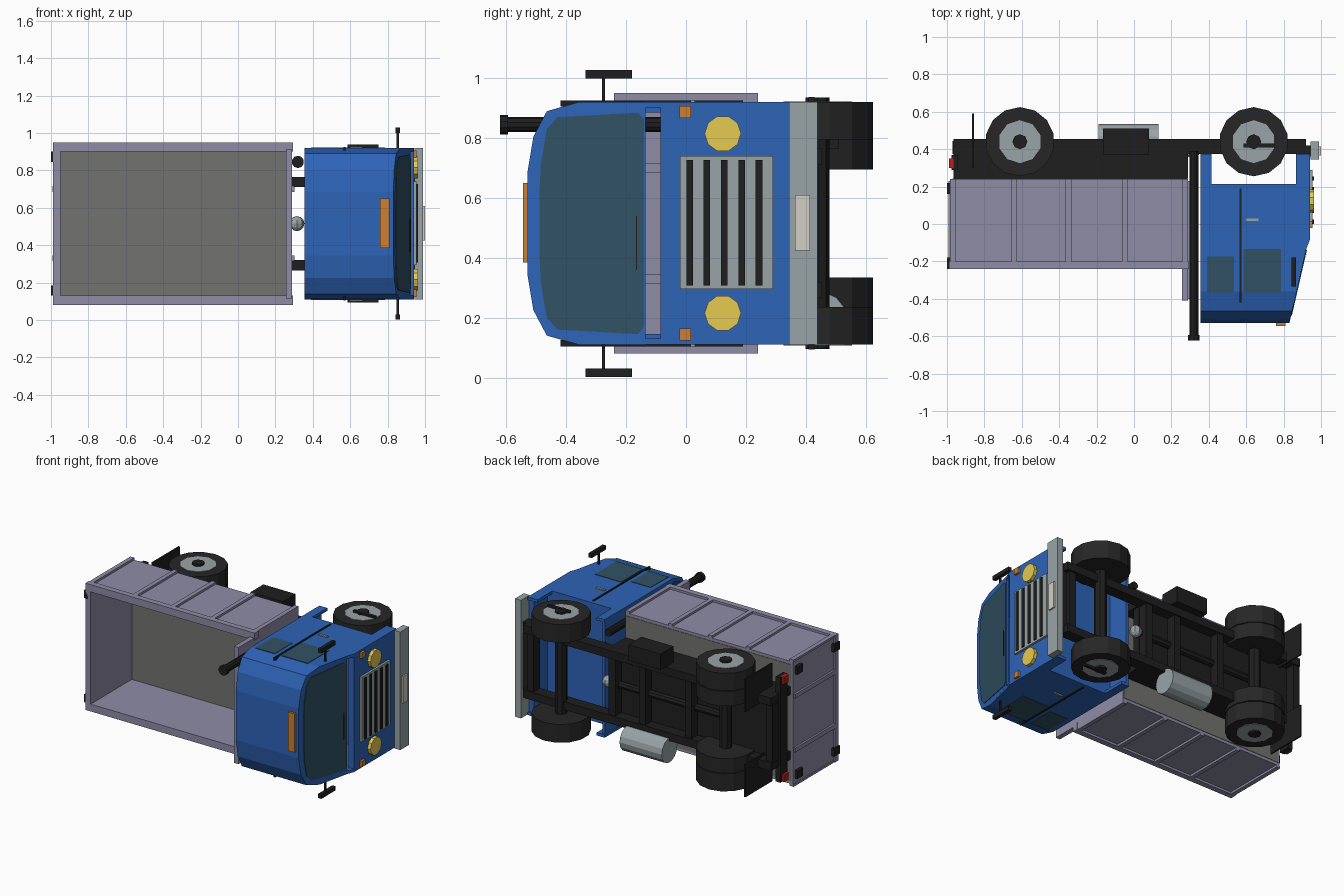
import bpy, bmesh, math
from mathutils import Matrix

if "Cube" in bpy.data.objects:
    bpy.data.objects.remove(bpy.data.objects["Cube"])

# Truck lying on its side: forward = +x, truck up = -y, truck width = z
ZC = 0.515
# Colours as seen on screen, converted to linear when the materials are made
COL = dict(blue=(.18, .39, .72), bed=(.56, .55, .65), floor=(.45, .45, .44), dark=(.12, .12, .125),
           glass=(.19, .32, .39), amber=(.80, .50, .20), lamp=(.90, .79, .32), metal=(.60, .64, .65),
           red=(.75, .12, .12), plate=(.83, .81, .77), tyre=(.15, .15, .155))
MATS = {}
for k, c in COL.items():
    MATS[k] = bpy.data.materials.new(k)
    MATS[k].diffuse_color = (*[((v + .055) / 1.055) ** 2.4 for v in c], 1)


def finish(name, bm, col):
    bmesh.ops.recalc_face_normals(bm, faces=bm.faces)
    me = bpy.data.meshes.new(name)
    bm.to_mesh(me)
    bm.free()
    me.materials.append(MATS[col])
    ob = bpy.data.objects.new(name, me)
    bpy.context.collection.objects.link(ob)
    return ob


def box(name, x, y, z, col):
    bm = bmesh.new()
    size = [abs(r[1] - r[0]) for r in (x, y, z)]
    mid = [(r[0] + r[1]) / 2 for r in (x, y, z)]
    bmesh.ops.create_cube(bm, size=1, matrix=Matrix.Translation(mid) @ Matrix.Diagonal((*size, 1)))
    return finish(name, bm, col)


def pair(name, x, y, off, col):
    # mirrored boxes, off = distance range from the centre plane
    for s, tag in ((1, "left"), (-1, "right")):
        box(f"{name}_{tag}", x, y, (ZC + s * off[0], ZC + s * off[1]), col)


def prism(name, front, back, col):
    bm = bmesh.new()
    a = [bm.verts.new(p) for p in front]
    b = [bm.verts.new(p) for p in back]
    bm.faces.new(a)
    bm.faces.new(b)
    n = len(a)
    for i in range(n):
        bm.faces.new((a[i], a[(i + 1) % n], b[(i + 1) % n], b[i]))
    return finish(name, bm, col)


def cyl(name, c, r, h, axis, n, col):
    bm = bmesh.new()
    rot = {'x': Matrix.Rotation(math.pi / 2, 4, 'Y'), 'y': Matrix.Rotation(-math.pi / 2, 4, 'X'),
           'z': Matrix()}[axis]
    bmesh.ops.create_cone(bm, cap_ends=True, segments=n, radius1=r, radius2=r, depth=h,
                          matrix=Matrix.Translation(c) @ rot)
    return finish(name, bm, col)


# --- Dump bed ---
box("bed_floor", (-.97, .285), (.205, .243), (ZC - .40, ZC + .40), "floor")
pair("bed_side", (-.975, .29), (-.21, .24), (.385, .42), "bed")
pair("bed_side_rim", (-.99, .295), (-.24, -.20), (.385, .435), "bed")
for x in (-.97, -.64, -.35, -.05, .275):
    pair("bed_rib", (x - .015, x + .015), (-.2, .24), (.42, .435), "bed")
box("tailgate", (-.98, -.95), (-.235, .24), (ZC - .42, ZC + .42), "bed")
box("tailgate_rim", (-.99, -.95), (-.24, -.20), (ZC - .385, ZC + .385), "bed")
box("headboard", (.26, .29), (-.24, .24), (ZC - .42, ZC + .42), "bed")
box("headboard_top", (.257, .29), (-.41, -.24), (ZC - .40, ZC + .40), "bed")
pair("headboard_rib", (.29, .303), (-.40, .23), (.17, .20), "bed")
pair("tailgate_rib", (-.993, -.98), (-.2, .23), (.17, .20), "bed")
for y in (-.21, .19):
    pair("tailgate_hinge", (-1.0, -.972), (y - .03, y + .03), (.33, .385), "dark")
pair("tail_light", (-.99, -.965), (.30, .35), (.31, .36), "red")

# --- Chassis ---
pair("frame_rail", (-.965, .92), (.375, .455), (.195, .25), "dark")
pair("subframe_rail", (-.965, .29), (.243, .375), (.195, .25), "dark")
for x in (-.945, -.33, .02, .25, .87):
    box("cross_member", (x - .025, x + .025), (.375, .445), (ZC - .2, ZC + .2), "dark")
box("under_bed_plate", (-.95, .28), (.33, .38), (ZC - .25, ZC + .25), "dark")
box("rear_bar", (-.975, -.94), (.29, .37), (ZC - .36, ZC + .36), "dark")
cyl("drive_shaft", (-.15, .39, ZC), .025, .92, 'x', 8, "dark")
bm = bmesh.new()
bmesh.ops.create_uvsphere(bm, u_segments=8, v_segments=6, radius=.04,
                          matrix=Matrix.Translation((.315, .39, ZC)))
finish("shaft_joint", bm, "metal")
cyl("fuel_tank", (-.03, .45, .2), .085, .32, 'x', 14, "metal")
box("battery_box", (-.165, .08), (.37, .51), (ZC + .25, ZC + .36), "dark")

# --- Wheels: single in front, dual at the rear ---
for x, tag, rows in ((.64, "front", [(.28, .405)]), (-.61, "rear", [(.18, .28), (.285, .405)])):
    cyl(f"{tag}_axle", (x, .44, ZC), .04, .6, 'z', 8, "dark")
    for s in (1, -1):
        for a, b in rows:
            cyl(f"{tag}_tyre", (x, .44, ZC + s * (a + b) / 2), .185, b - a, 'z', 14, "tyre")
        cyl(f"{tag}_rim", (x, .44, ZC + s * .40), .115, .016, 'z', 10, "metal")
        cyl(f"{tag}_hub", (x, .44, ZC + s * .405), .04, .03, 'z', 8, "dark")
pair("mud_flap", (-.865, -.855), (.30, .59), (.18, .405), "dark")
pair("hub_bar", (.585, .75), (.41, .43), (.40, .422), "dark")

# --- Cab shell ---
def xf(y):
    return .925 + (y + .12) * .23


side = [(.355, -.36), (.355, .375), (.415, .375), (.415, .215), (.865, .215), (.865, .375),
        (.94, .375), (.94, -.085), (.922, -.13), (xf(-.36), -.36)]
for s, tag in ((1, "left"), (-1, "right")):
    prism(f"cab_side_{tag}", [(x, y, ZC + s * .405) for x, y in side],
          [(x, y, ZC + s * .385) for x, y in side], "blue")
half = [(-.36, .405), (-.465, .375), (-.51, .29), (-.53, .17)]
arch = [(y, ZC + o) for y, o in half] + [(y, ZC - o) for y, o in reversed(half)]
inner = [(y + (.0 if y == -.36 else .02), ZC + (z - ZC) * .95) for y, z in arch]
ring = arch + inner[::-1]
prism("cab_roof", [(.355, y, z) for y, z in ring], [(xf(y), y, z) for y, z in ring], "blue")
frame = [(-.135, ZC + .385)] + arch + [(-.135, ZC - .385)]
prism("windshield_frame", [(xf(y), y, z) for y, z in frame],
      [(xf(y) - .02, y, z) for y, z in frame], "blue")
gh = [(-.14, .345), (-.16, .37), (-.43, .355), (-.465, .315), (-.485, .20), (-.49, .1)]
glass = [(y, ZC + o) for y, o in gh] + [(y, ZC - o) for y, o in reversed(gh)]
prism("windshield", [(xf(y) + .004, y, z) for y, z in glass],
      [(xf(y) - .01, y, z) for y, z in glass], "glass")
box("wiper", (.914, .922), (-.167, -.163), (.36, .54), "dark")
box("front_panel", (.90, .94), (-.085, .36), (ZC - .404, ZC + .404), "blue")
box("cab_floor", (.36, .93), (.195, .214), (ZC - .39, ZC + .39), "blue")
box("cab_rear_wall", (.356, .375), (-.06, .37), (ZC - .39, ZC + .39), "blue")
pair("cab_rear_pillar", (.356, .375), (-.38, -.06), (.37, .39), "blue")
rear = arch[1:-1]
prism("cab_rear_header", [(.356, y, z) for y, z in rear], [(.375, y, z) for y, z in rear], "blue")

# --- Cab side details ---
quarter = [(.39, -.365), (.535, -.365), (.535, -.175), (.39, -.175)]
door = [(.585, -.365), (.785, -.365), (.785, -.135), (.585, -.135)]
for s in (1, -1):
    for nm, pts in (("quarter_window", quarter), ("door_window", door)):
        prism(nm, [(x, y, ZC + s * .408) for x, y in pts],
              [(x, y, ZC + s * .395) for x, y in pts], "glass")
pair("door_seam", (.565, .576), (-.42, .19), (.39, .411), "dark")
pair("door_handle", (.60, .665), (.015, .03), (.40, .413), "metal")
pair("mirror_arm", (.848, .86), (-.28, -.27), (.385, .495), "dark")
pair("mirror", (.842, .867), (-.335, -.18), (.485, .513), "dark")
box("roof_marker", (.76, .81), (-.545, -.52), (.385, .65), "amber")

# --- Front end ---
box("bumper", (.945, .99), (.345, .44), (ZC - .405, ZC + .405), "metal")
box("bumper_bracket", (.90, .95), (.36, .42), (ZC - .25, ZC + .25), "dark")
box("number_plate", (.985, 1.0), (.365, .415), (.425, .61), "plate")
box("grille", (.93, .955), (-.02, .29), (.295, .74), "metal")
for i in range(5):
    y = .012 + .058 * i
    box("grille_slot", (.945, .962), (y - .011, y + .011), (.308, .727), "dark")
for s in (1, -1):
    cyl("headlight", (.945, .123, ZC + s * .3), .061, .035, 'x', 10, "lamp")
pair("turn_signal", (.93, .955), (-.022, .016), (.352, .392), "amber")

# --- Exhaust stack ---
cyl("exhaust_pipe", (.32, -.11, .845), .025, 1.0, 'y', 10, "dark")
cyl("exhaust_tip", (.32, -.608, .845), .033, .028, 'y', 10, "dark")

for m in bpy.data.materials:
    if m.users and not m.is_grease_pencil:
        m.use_nodes = True
        m.node_tree.nodes["Principled BSDF"].inputs["Base Color"].default_value = m.diffuse_color
